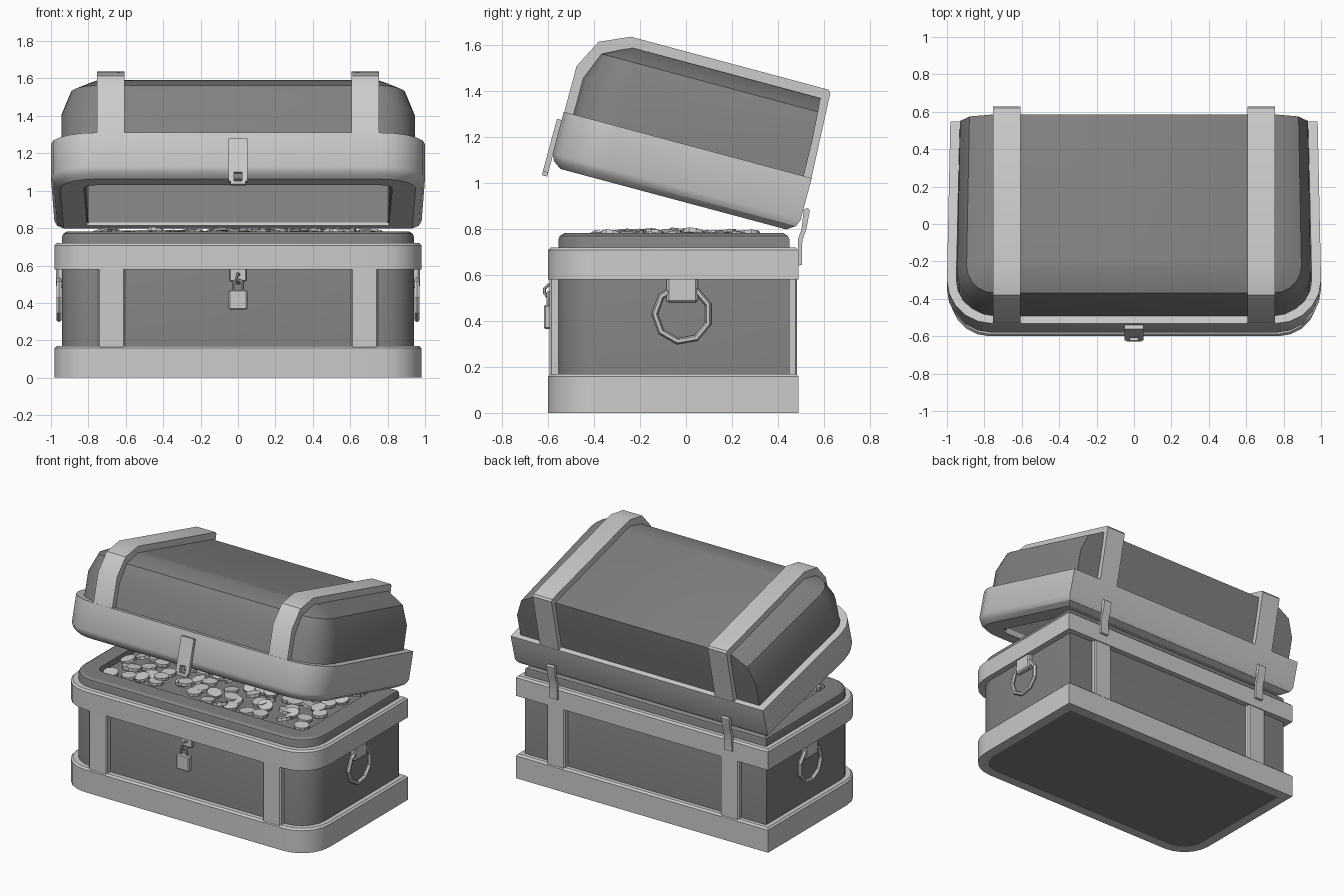
import bpy, bmesh, random
from math import pi, cos, sin, radians
from mathutils import Matrix, Vector

if "Cube" in bpy.data.objects:
    bpy.data.objects.remove(bpy.data.objects["Cube"])

random.seed(4)
dark = bpy.data.materials.new("dark_wood")
dark.diffuse_color = (0.22, 0.22, 0.22, 1)
dark.use_nodes = True
dark.node_tree.nodes["Principled BSDF"].inputs["Base Color"].default_value = dark.diffuse_color
# lid frame: origin at the lower back edge, tilted open
LID = Matrix.Translation((0, 0.488, 0.80)) @ Matrix.Rotation(radians(-15), 4, 'X')
I = Matrix.Identity(4)


def finish(name, bm, mat=None, frame=I, angle=28):
    bmesh.ops.recalc_face_normals(bm, faces=bm.faces)
    me = bpy.data.meshes.new(name)
    bm.to_mesh(me)
    bm.free()
    me.transform(frame)
    me.shade_smooth()
    me.set_sharp_from_angle(angle=radians(angle))
    if mat:
        me.materials.append(mat)
    ob = bpy.data.objects.new(name, me)
    bpy.context.collection.objects.link(ob)
    return ob


def outline(hx, yf, yb, r, z, taper=0, n=5):
    """Plan shape: rounded front corners, square back corners."""
    half = [(hx - taper, yb)]
    for k in range(n + 1):
        a = pi / 2 * k / n
        half.append((hx - r + r * cos(a), yf + r - r * sin(a)))
    return [Vector((x, y, z)) for x, y in half] + [Vector((-x, y, z)) for x, y in reversed(half)]


def loft(name, hx, yf, yb, r, rings, closed=False, mat=None, frame=I, taper=0):
    """Rings are (inset, back inset, height); closed joins last to first, else ends are capped."""
    bm = bmesh.new()
    loops = []
    for i, ib, z in rings:
        pts = outline(hx - i, yf + i, yb - ib, max(r - i, 0.06), z, taper)
        loops.append([bm.verts.new(p) for p in pts])
    pairs = list(zip(loops, loops[1:]))
    if closed:
        pairs.append((loops[-1], loops[0]))
    else:
        bm.faces.new(loops[0])
        bm.faces.new(loops[-1])
    for a, b in pairs:
        for k in range(len(a)):
            j = (k + 1) % len(a)
            bm.faces.new((a[k], a[j], b[j], b[k]))
    return finish(name, bm, mat, frame)


def box(bm, lo, hi, bevel=0.0):
    lo, hi = Vector(lo), Vector(hi)
    m = Matrix.Translation((lo + hi) / 2) @ Matrix.Diagonal((*(hi - lo), 1))
    vs = bmesh.ops.create_cube(bm, size=1, matrix=m)['verts']
    if bevel:
        es = list({e for v in vs for e in v.link_edges})
        bmesh.ops.bevel(bm, geom=es, offset=bevel, segments=1, affect='EDGES')


def prism(bm, x0, x1, pts):
    """Extrude a (y, z) profile along x."""
    a = [bm.verts.new((x0, y, z)) for y, z in pts]
    b = [bm.verts.new((x1, y, z)) for y, z in pts]
    n = len(pts)
    bm.faces.new(a)
    bm.faces.new(b)
    for k in range(n):
        bm.faces.new((a[k], a[(k + 1) % n], b[(k + 1) % n], b[k]))


def torus(bm, R, r, nR, nr, m, stretch=0.0):
    g = []
    for i in range(nR):
        a = 2 * pi * (i + 0.5) / nR
        row = []
        for j in range(nr):
            b = 2 * pi * j / nr
            d = R + r * cos(b)
            z = d * sin(a)
            z += stretch if z > 0 else -stretch
            row.append(bm.verts.new(m @ Vector((d * cos(a), r * sin(b), z))))
        g.append(row)
    for i in range(nR):
        for j in range(nr):
            p, q = (i + 1) % nR, (j + 1) % nr
            bm.faces.new((g[i][j], g[p][j], g[p][q], g[i][q]))


# chest body with raised lip and sunken floor under the coins
loft("chest_body", 0.94, -0.555, 0.45, 0.18,
     [(0, 0, 0.002), (0, 0, 0.755), (0.006, 0.006, 0.77), (0.025, 0.025, 0.782),
      (0.13, 0.12, 0.782), (0.135, 0.125, 0.745)], mat=dark)

# bottom and top bands
for name, z0, z1 in (("bottom_band", 0, 0.17), ("top_band", 0.58, 0.72)):
    loft(name, 0.982, -0.6, 0.49, 0.21,
         [(0, 0, z0), (0, 0, z1 - 0.012), (0.012, 0.012, z1), (0.07, 0.07, z1), (0.07, 0.07, z0)], closed=True)

# lid dome, hollow underneath
loft("lid_dome", 0.945, -1.075, -0.03, 0.2,
     [(0.13, 0.08, 0.44), (0.13, 0.08, 0.0), (0, 0, 0.0), (0, 0.01, 0.39),
      (0.05, 0.018, 0.515), (0.165, 0.024, 0.575)], mat=dark, frame=LID, taper=0.015)

# lid band
loft("lid_band", 1.0, -1.117, 0.0, 0.24,
     [(0, 0, 0.229), (0, 0, 0.04), (0.015, 0.012, 0.01), (0.05, 0.05, -0.015),
      (0.175, 0.11, -0.015), (0.175, 0.11, 0.02), (0.07, 0.05, 0.02), (0.05, 0.04, 0.229)],
     closed=True, frame=LID, taper=0.018)

# straps over the lid
bm = bmesh.new()
strap = [(0.0, 0.2), (-0.018, 0.608), (-0.03, 0.62), (-0.92, 0.62), (-1.05, 0.562), (-1.115, 0.435), (-1.115, 0.2),
         (-1.06, 0.2), (-1.06, 0.39), (-1.0, 0.5), (-0.9, 0.56), (-0.07, 0.56), (-0.06, 0.2)]
for s in (-1, 1):
    prism(bm, s * 0.608, s * 0.755, strap)
finish("lid_straps", bm, frame=LID)

# vertical body straps, front and back
bm = bmesh.new()
for s in (-1, 1):
    x0, x1 = sorted((s * 0.605, s * 0.748))
    box(bm, (x0, -0.594, 0.13), (x1, -0.53, 0.62), 0.008)
    box(bm, (x0, 0.42, 0.13), (x1, 0.484, 0.62), 0.008)
finish("body_straps", bm)

# hinges
bm = bmesh.new()
hinge = [(0.487, 0.64), (0.487, 0.755), (0.503, 0.80), (0.512, 0.885), (0.528, 0.892),
         (0.539, 0.883), (0.524, 0.80), (0.506, 0.75), (0.505, 0.645)]
for s in (-1, 1):
    prism(bm, s * 0.65, s * 0.71, hinge)
finish("hinges", bm)

# side handles: bracket and ring
for s, side in ((-1, "left"), (1, "right")):
    bm = bmesh.new()
    x0, x1 = sorted((s * 0.93, s * 0.972))
    box(bm, (x0, -0.085, 0.48), (x1, 0.052, 0.59), 0.01)
    torus(bm, 0.12, 0.014, 9, 6,
          Matrix.Translation((s * 0.957, -0.016, 0.43)) @ Matrix.Rotation(pi / 2, 4, 'Z'))
    finish(side + "_handle", bm)

# lid latch with a slot
bm = bmesh.new()
yo, yi = -1.138, -1.114
box(bm, (-0.05, yo, 0.005), (0.05, yi, 0.192))
for s in (-1, 1):
    x0, x1 = sorted((s * 0.022, s * 0.05))
    box(bm, (x0, yo, -0.045), (x1, yi, 0.005))
box(bm, (-0.04, yo, -0.062), (0.04, yi, -0.045))
finish("lid_latch", bm, frame=LID)

# staple on the body and hanging padlock
bm = bmesh.new()
box(bm, (-0.045, -0.575, 0.515), (0.045, -0.55, 0.585), 0.005)
torus(bm, 0.028, 0.007, 8, 6, Matrix.Translation((0, -0.59, 0.53)) @ Matrix.Rotation(radians(75), 4, 'Z'))
finish("staple", bm)
bm = bmesh.new()
box(bm, (-0.05, -0.618, 0.365), (0.05, -0.578, 0.47), 0.006)
torus(bm, 0.026, 0.007, 10, 6, Matrix.Translation((0, -0.6, 0.485)), 0.012)
finish("padlock", bm)

# coins strewn over the floor
bm = bmesh.new()
for ix in range(15):
    for iy in range(7):
        x = -0.71 + ix * 0.1014 + random.uniform(-0.035, 0.035)
        y = -0.35 + iy * 0.1 + random.uniform(-0.03, 0.03)
        if random.random() < 0.1:
            continue
        m = (Matrix.Translation((x, y, random.uniform(0.762, 0.782)))
             @ Matrix.Rotation(random.uniform(0, 2 * pi), 4, 'Z')
             @ Matrix.Rotation(random.uniform(0, 0.35), 4, 'X'))
        bmesh.ops.create_cone(bm, cap_ends=True, segments=10, radius1=0.05, radius2=0.05, depth=0.02, matrix=m)
finish("coins", bm)
